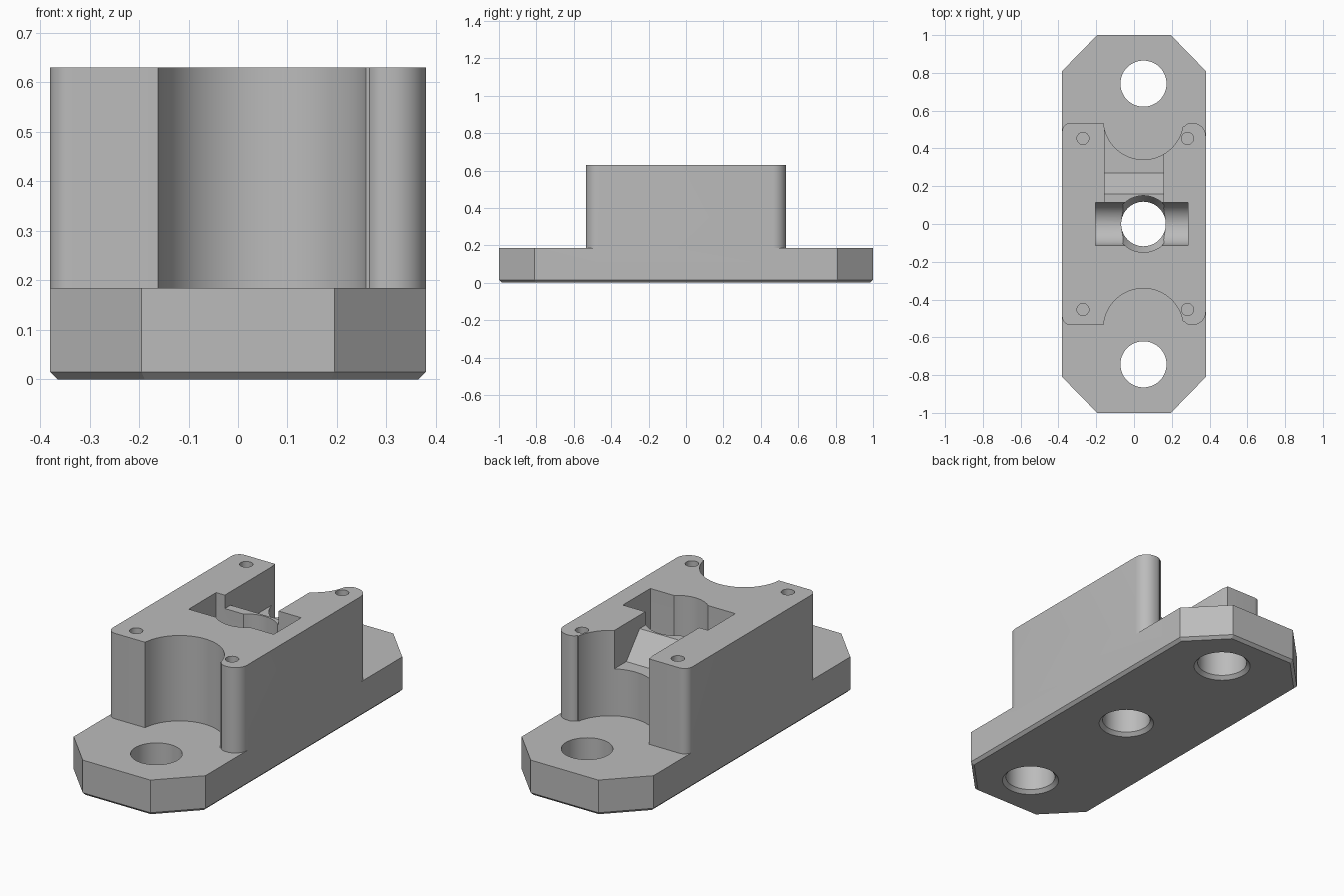
import bpy, bmesh, math
from mathutils import Vector

if "Cube" in bpy.data.objects:
    bpy.data.objects.remove(bpy.data.objects["Cube"], do_unlink=True)

grey = bpy.data.materials.new("plain_grey")
grey.use_nodes = True
grey.diffuse_color = (0.5, 0.5, 0.5, 1)
grey.node_tree.nodes["Principled BSDF"].inputs["Base Color"].default_value = grey.diffuse_color

TOP, PLATE, AXIS = 0.63, 0.185, 0.05   # heights and the x of the hole line


def arc(cx, cy, r, a, b, n=10):
    angles = [math.radians(a + (b - a) * i / n) for i in range(n + 1)]
    return [(cx + r * math.cos(t), cy + r * math.sin(t)) for t in angles]


def finish(name, bm):
    bmesh.ops.recalc_face_normals(bm, faces=bm.faces)
    mesh = bpy.data.meshes.new(name)
    bm.to_mesh(mesh)
    bm.free()
    mesh.materials.append(grey)
    ob = bpy.data.objects.new(name, mesh)
    bpy.context.collection.objects.link(ob)
    return ob


def prism(name, points, lo, hi, axis="z"):
    """Extrude a profile along z (points are x, y) or along x (points are y, z)."""
    bm = bmesh.new()
    place = (lambda p: (p[0], p[1], lo)) if axis == "z" else (lambda p: (lo, p[0], p[1]))
    face = bm.faces.new([bm.verts.new(place(p)) for p in points])
    new = bmesh.ops.extrude_face_region(bm, geom=[face])["geom"]
    step = Vector((0, 0, hi - lo)) if axis == "z" else Vector((hi - lo, 0, 0))
    bmesh.ops.translate(bm, vec=step, verts=[v for v in new if isinstance(v, bmesh.types.BMVert)])
    return finish(name, bm)


def turned(name, x, y, profile, n=64):
    """Solid of revolution about a vertical line, profile is (radius, z) upwards."""
    bm = bmesh.new()
    rings = []
    for r, z in profile:
        rings.append([bm.verts.new((*p, z)) for p in arc(x, y, r, 0, 360, n)[:-1]])
    for a, b in zip(rings, rings[1:]):
        for i in range(n):
            j = (i + 1) % n
            bm.faces.new((a[i], a[j], b[j], b[i]))
    bm.faces.new(rings[0])
    bm.faces.new(rings[-1])
    return finish(name, bm)


def boolean(target, tool, operation="DIFFERENCE"):
    mod = target.modifiers.new(tool.name, "BOOLEAN")
    mod.object, mod.operation, mod.solver = tool, operation, "EXACT"
    bpy.context.view_layer.objects.active = target
    bpy.ops.object.modifier_apply(modifier=mod.name)
    bpy.data.objects.remove(tool, do_unlink=True)


# Base plate with cut corners and a bevelled lower rim
quarter = [(0.38, 0.81), (0.195, 1)]
outline = (quarter + [(-x, y) for x, y in reversed(quarter)]
           + [(-x, -y) for x, y in quarter] + [(x, -y) for x, y in reversed(quarter)])
body = prism("mounting_block", outline, 0, PLATE)
bm = bmesh.new()
bm.from_mesh(body.data)
rim = [e for e in bm.edges if all(v.co.z < 0.001 for v in e.verts)]
bmesh.ops.bevel(bm, geom=rim, offset=0.015, segments=1, affect="EDGES")
bm.to_mesh(body.data)
bm.free()

# Raised housing with rounded corners and a round scoop at each end
end = (arc(-0.335, -0.49, 0.045, 180, 270) + arc(AXIS, -0.553, 0.212, 175, 10, 40)
       + arc(0.30, -0.495, 0.04, 210, 270, 6) + arc(0.31, -0.465, 0.07, 270, 360))
housing = prism("housing", end + [(x, -y) for x, y in reversed(end)], 0.1, TOP)
boolean(body, housing, "UNION")

# Cross pocket with a half-round floor
boolean(body, prism("pocket", arc(0, 0.31, 0.113, 180, 360, 32) + [(0.113, 0.8), (-0.113, 0.8)],
                    -0.205, 0.285, "x"))

# Slot with a ramp, open to the back scoop
ramp = [(0.08, 0.56), (0.16, 0.56), (0.27, 0.43), (0.7, 0.43), (0.7, 0.8), (0.08, 0.8)]
boolean(body, prism("slot", ramp, -0.155, 0.155, "x"))

# Stepped centre bore, then the two mounting holes, all countersunk below
sink = [(0.155, -0.02), (0.118, 0.018)]
boolean(body, turned("centre_bore", AXIS, 0, sink + [(0.118, 0.2), (0.15, 0.26), (0.15, 0.8)]))
for side in (-1, 1):
    boolean(body, turned("mounting_hole", AXIS, side * 0.743,
                         [(0.16, -0.02), (0.122, 0.018), (0.122, 0.3)]))

# Screw holes in the four housing corners
for x in (-0.27, 0.283):
    for y in (-0.453, 0.453):
        boolean(body, turned("screw_hole", x, y, [(0.032, 0.35), (0.032, 0.8)], 24))

bpy.ops.object.select_all(action="DESELECT")
body.select_set(True)
bpy.context.view_layer.objects.active = body
bpy.ops.object.shade_smooth_by_angle(angle=math.radians(25))
